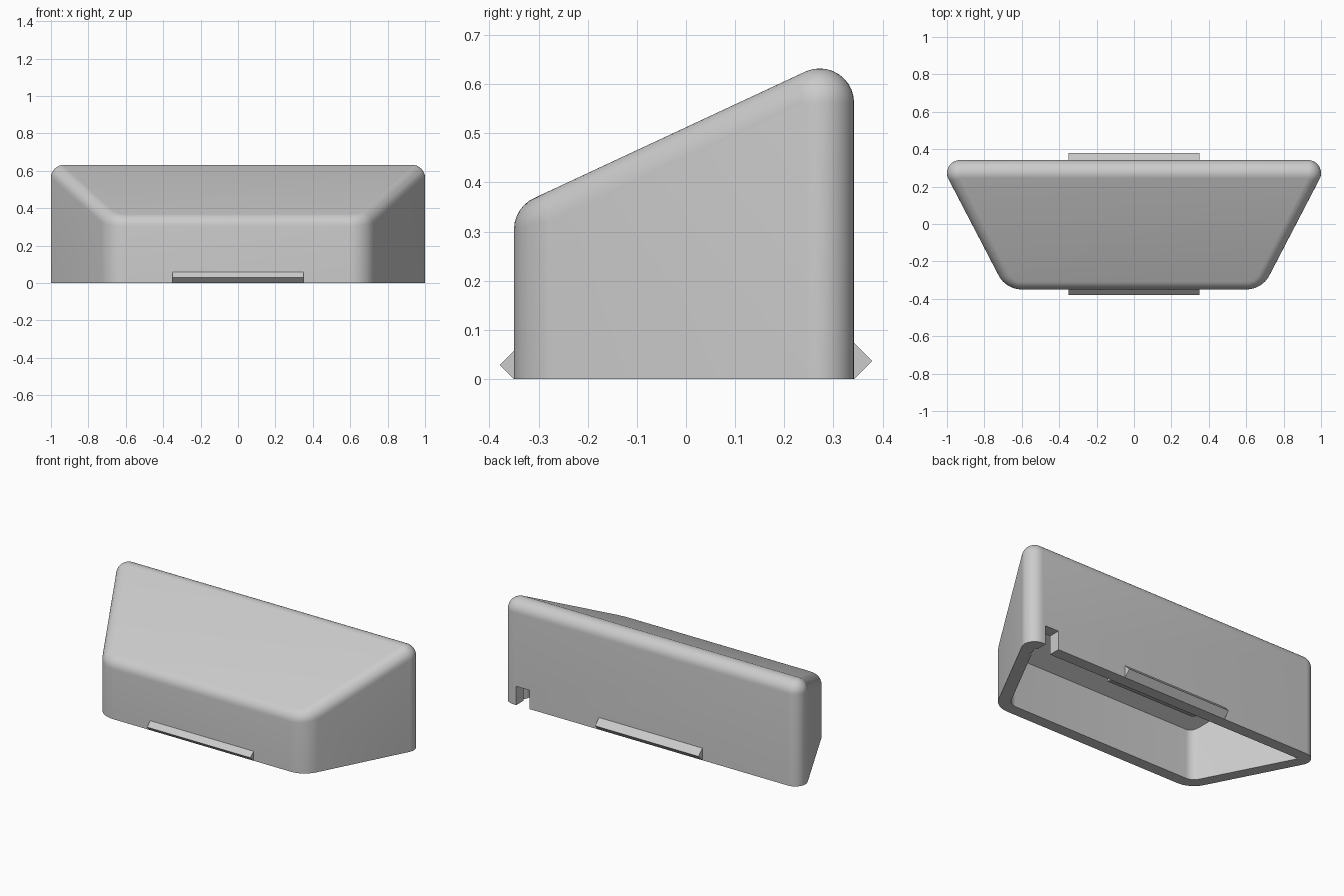
import bpy
import bmesh
import math
from mathutils import Vector

if "Cube" in bpy.data.objects:
    bpy.data.objects.remove(bpy.data.objects["Cube"])

WALL = 0.07                       # wall thickness = outer edge radius
BACK, FRONT = 0.272, -0.28        # inside faces of the walls
SLOPE = math.tan(math.radians(25))
SIDE = math.radians(27.5)         # plan angle of the side walls

grey = bpy.data.materials.new("plain_grey")
grey.use_nodes = True
colour = (0.6, 0.6, 0.6, 1)
grey.diffuse_color = colour
grey.node_tree.nodes["Principled BSDF"].inputs["Base Color"].default_value = colour


def make_object(name, bm):
    bmesh.ops.recalc_face_normals(bm, faces=bm.faces)
    mesh = bpy.data.meshes.new(name)
    bm.to_mesh(mesh)
    bm.free()
    mesh.materials.append(grey)
    obj = bpy.data.objects.new(name, mesh)
    bpy.context.collection.objects.link(obj)
    return obj


def hull(name, points):
    bm = bmesh.new()
    for p in points:
        bm.verts.new(p)
    res = bmesh.ops.convex_hull(bm, input=bm.verts)
    junk = {g for g in res["geom_interior"] + res["geom_unused"]
            if isinstance(g, bmesh.types.BMVert)}
    bmesh.ops.delete(bm, geom=list(junk), context="VERTS")
    bmesh.ops.dissolve_limit(bm, angle_limit=0.002, verts=bm.verts, edges=bm.edges)
    return make_object(name, bm)


def bar(name, profile, x0, x1):
    # Extrude a (y, z) profile along x
    bm = bmesh.new()
    face = bm.faces.new([bm.verts.new((x0, y, z)) for y, z in profile])
    ext = bmesh.ops.extrude_face_region(bm, geom=[face])
    moved = [v for v in ext["geom"] if isinstance(v, bmesh.types.BMVert)]
    bmesh.ops.translate(bm, verts=moved, vec=(x1 - x0, 0, 0))
    return make_object(name, bm)


def apply_cut(obj, cutter):
    mod = obj.modifiers.new("cut", "BOOLEAN")
    mod.operation, mod.solver, mod.object = "DIFFERENCE", "EXACT", cutter
    bpy.context.view_layer.objects.active = obj
    bpy.ops.object.modifier_apply(modifier=mod.name)
    bpy.data.objects.remove(cutter)


# Inside footprint: a trapezoid with rounded front corners
corner_x = 0.93 + WALL * math.cos(SIDE) - WALL / math.cos(SIDE)
half_back = 0.93
front_x = half_back - (BACK - FRONT) * math.tan(SIDE)
turn = math.pi / 2 - SIDE
centre = Vector((front_x - WALL * math.tan(turn / 2), FRONT + WALL))
right_half = [Vector((half_back, BACK))]
for i in range(9):
    a = -SIDE - turn * i / 8
    right_half.append(centre + WALL * Vector((math.cos(a), math.sin(a))))
footprint = [Vector((s * p.x, p.y)) for s in (1, -1) for p in right_half]


def roof(y):
    return 0.562 - (BACK - y) * SLOPE


# Outer solid: the inside volume grown by a ball of one wall thickness
SEG = 32
ball = []
for j in range(SEG // 2 + 1):
    lat = math.pi * j / (SEG // 2) - math.pi / 2
    for i in range(SEG):
        lon = 2 * math.pi * i / SEG
        ball.append(WALL * Vector((math.cos(lat) * math.cos(lon),
                                   math.cos(lat) * math.sin(lon), math.sin(lat))))
ball = list({tuple(round(c, 6) for c in b): b for b in ball}.values())
ring = [b for b in ball if abs(b.z) < 1e-6]
points = []
for p in footprint:
    points += [Vector((p.x, p.y, roof(p.y))) + b for b in ball if b.z > -1e-6]
    points += [Vector((p.x, p.y, 0)) + b for b in ring]
shell = hull("case_shell", points)

# Hollow it from below, then cut the cable notch in the back wall
cavity = hull("cavity_cutter", [(p.x, p.y, z) for p in footprint
                                for z in (-0.1, roof(p.y))])
apply_cut(shell, cavity)
notch = bar("notch_cutter", [(0.2, -0.1), (0.4, -0.1), (0.4, 0.115), (0.2, 0.115)],
            0.82, 0.91)
apply_cut(shell, notch)

bpy.ops.object.select_all(action="DESELECT")
shell.select_set(True)
bpy.context.view_layer.objects.active = shell
bpy.ops.object.shade_smooth_by_angle(angle=math.radians(25))

# Snap ridges outside the front and back walls
for name, wall_y, out, half in (("front_snap_ridge", -0.35, -1, 0.029),
                                ("back_snap_ridge", 0.342, 1, 0.037)):
    bar(name, [(wall_y - out * 0.01, 0), (wall_y, 0), (wall_y + out * half, half),
               (wall_y, 2 * half), (wall_y - out * 0.01, 2 * half)], -0.35, 0.35)

# Holding ledge inside the back wall
bar("inner_ledge", [(BACK + 0.01, 0.04), (0.13, 0.09), (0.16, 0.14),
                    (BACK + 0.01, 0.14)], -0.3, 0.3)
